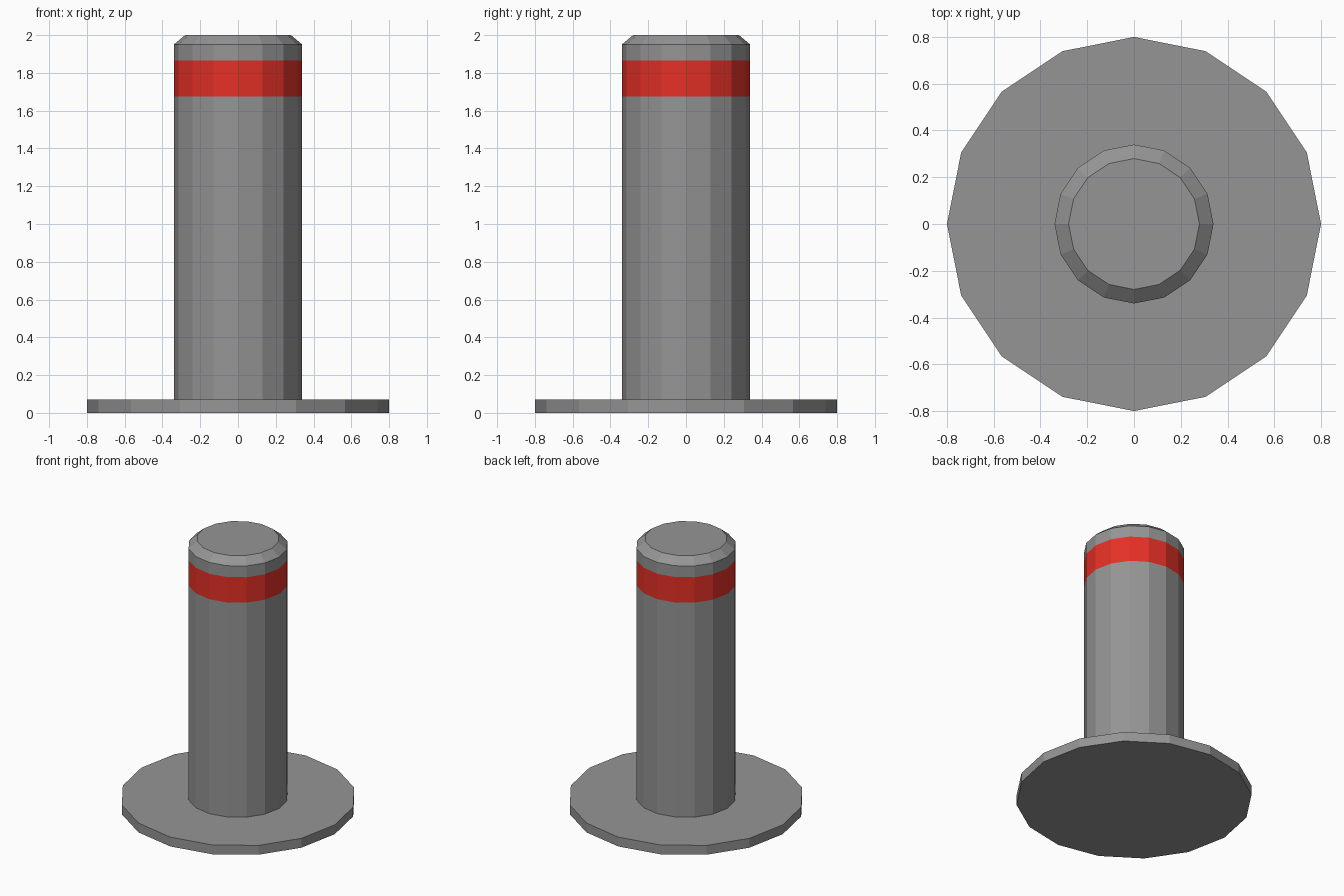
import bpy, bmesh, math

if "Cube" in bpy.data.objects:
    bpy.data.objects.remove(bpy.data.objects["Cube"])

SIDES = 16

def material(name, rgb):
    m = bpy.data.materials.new(name)
    m.diffuse_color = (*rgb, 1.0)
    m.use_nodes = True
    m.node_tree.nodes["Principled BSDF"].inputs["Base Color"].default_value = m.diffuse_color
    return m

grey = material("grey metal", (0.30, 0.30, 0.30))
red = material("red band", (0.78, 0.03, 0.02))

def lathe(name, profile, mats):
    """Stack 16-sided rings from (radius, height) pairs and cap both ends."""
    bm = bmesh.new()
    rings = []
    for r, z in profile:
        rings.append([bm.verts.new((r * math.cos(2 * math.pi * i / SIDES),
                                    r * math.sin(2 * math.pi * i / SIDES), z))
                      for i in range(SIDES)])
    for a, b in zip(rings, rings[1:]):
        for i in range(SIDES):
            j = (i + 1) % SIDES
            bm.faces.new((a[i], a[j], b[j], b[i]))
    bm.faces.new(rings[0][::-1])
    bm.faces.new(rings[-1])
    me = bpy.data.meshes.new(name)
    for m in mats:
        me.materials.append(m)
    bm.to_mesh(me)
    bm.free()
    ob = bpy.data.objects.new(name, me)
    bpy.context.collection.objects.link(ob)
    return ob

# Flat round foot plate
lathe("base_plate", [(0.80, 0.0), (0.80, 0.07)], [grey])

# Post with chamfered top and a flush red band
BAND_LOW, BAND_HIGH = 1.675, 1.865
post = lathe("post", [(0.34, 0.07), (0.34, BAND_LOW), (0.34, BAND_HIGH),
                      (0.34, 1.95), (0.28, 2.0)], [grey, red])
for f in post.data.polygons:
    if BAND_LOW < f.center.z < BAND_HIGH and abs(f.normal.z) < 0.1:
        f.material_index = 1
